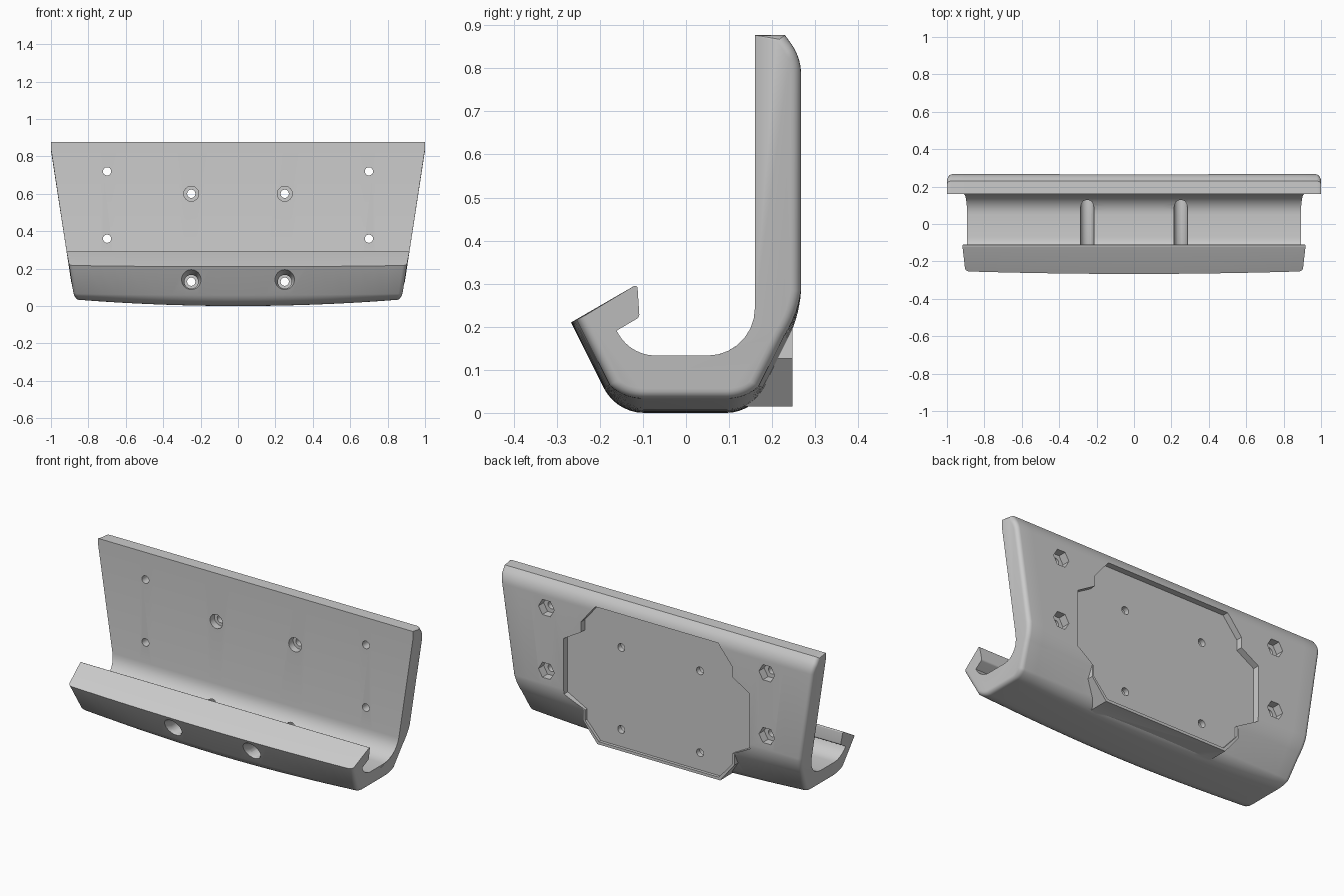
import bpy, bmesh, math
from mathutils import Vector

if "Cube" in bpy.data.objects:
    bpy.data.objects.remove(bpy.data.objects["Cube"])


def fillet(corners, steps=7):
    """Round (y, z, radius) corners of an open chain into a point list."""
    out = []
    for i, (y, z, r) in enumerate(corners):
        p = Vector((y, z))
        if r == 0 or i in (0, len(corners) - 1):
            out.append(p)
            continue
        a = (Vector(corners[i - 1][:2]) - p).normalized()
        b = (Vector(corners[i + 1][:2]) - p).normalized()
        half = a.angle(b) / 2
        centre = p + (a + b).normalized() * (r / math.sin(half))
        va = p + a * (r / math.tan(half)) - centre
        vb = p + b * (r / math.tan(half)) - centre
        total = va.angle(vb)
        for k in range(steps + 1):
            t = k / steps
            v = (va * math.sin((1 - t) * total) + vb * math.sin(t * total)) / math.sin(total)
            out.append(centre + v)
    return out


def loft(name, rings):
    """Skin a list of closed rings and cap both ends."""
    bm = bmesh.new()
    rows = [[bm.verts.new(p) for p in ring] for ring in rings]
    n = len(rows[0])
    for a, b in zip(rows, rows[1:]):
        for j in range(n):
            k = (j + 1) % n
            bm.faces.new((a[j], a[k], b[k], b[j]))
    bm.faces.new(rows[0][::-1])
    bm.faces.new(rows[-1])
    bmesh.ops.recalc_face_normals(bm, faces=bm.faces[:])
    me = bpy.data.meshes.new(name)
    bm.to_mesh(me)
    bm.free()
    ob = bpy.data.objects.new(name, me)
    bpy.context.collection.objects.link(ob)
    return ob


def combine(target, tool, operation):
    mod = target.modifiers.new("shape", 'BOOLEAN')
    mod.operation = operation
    mod.solver = 'EXACT'
    mod.object = tool
    bpy.context.view_layer.objects.active = target
    bpy.ops.object.modifier_apply(modifier=mod.name)
    bpy.data.objects.remove(tool, do_unlink=True)


def bore(target, x, z, y0, y1, r0, r1=None, sides=32):
    """Cut a round, conical or hexagonal hole along y."""
    rings = []
    for y, r in ((y0, r0), (y1, r1 or r0)):
        rings.append([(x + r * math.cos(math.tau * k / sides), y,
                       z + r * math.sin(math.tau * k / sides)) for k in range(sides)])
    combine(target, loft("bore_cutter", rings), 'DIFFERENCE')


def mirrored(half):
    return half + [(-x, z) for x, z in reversed(half)]


# J-shaped section: inner side from the top down to the lip, then outer side back up
inner = fillet([(.16, .877, 0), (.16, .84, 0), (.16, .133, .11), (-.1315, .133, .1),
                (-.161, .191, 0), (-.108, .222, .012), (-.113, .299, .006), (-.267, .21, 0)])[:-1]
outer = fillet([(-.267, .21, 0), (-.162, 0, .105), (.155, 0, .1),
                (.267, .224, .25), (.267, .825, .12), (.23, .877, 0)])
normals = []
for i in range(len(outer)):
    t = (outer[min(i + 1, len(outer) - 1)] - outer[max(i - 1, 0)]).normalized()
    normals.append(Vector((t.y, -t.x)))

# Tapered body with a crowned underside and rounded outer end edges
R, CROWN = .024, .033
stations = [(-1, math.pi / 2 * k / 5) for k in range(5, 0, -1)]
stations += [(-1 + k / 12, 0) for k in range(25)]
stations += [(1, math.pi / 2 * k / 5) for k in range(1, 6)]
rings = []
for s, a in stations:
    def place(q, source):
        width = 1 - .152 * max(0, .84 - source.y)
        return (s * (width - R + R * math.sin(a)), q.x, q.y)
    ring = [place(p, p) for p in inner]
    for p, nrm in zip(outer, normals):
        inset = R * (1 - math.cos(a)) + CROWN * s * s * max(0, -nrm.y)
        ring.append(place(p - nrm * inset, p))
    rings.append(ring)
body = loft("holder_body", rings)

# Raised pad carrying the rear recess past the curved underside
pad = mirrored([(.39, .015), (.48, .126), (.48, .25)])
combine(body, loft("rear_pad", [[(x, .11 + .35 * (z - .015), z) for x, z in pad],
                                [(x, .247, z) for x, z in pad]]), 'UNION')

# Stepped rear recess, leaving a thin rim on the pad
recess = mirrored([(.39, .81), (.48, .70), (.48, .64), (.59, .575), (.59, .255),
                   (.468, .19), (.468, .13), (.38, .031)])
combine(body, loft("recess_cutter", [[(x, y, z) for x, z in recess] for y in (.23, .32)]),
        'DIFFERENCE')

for side in (-1, 1):
    # Outer mounting holes with hexagonal nut pockets behind
    for z in (.36, .72):
        bore(body, side * .7, z, .1, .33, .022)
        bore(body, side * .7, z, .22, .33, .05, sides=6)
    # Upper counterbored holes
    bore(body, side * .25, .6, .1, .32, .022)
    bore(body, side * .25, .6, .1, .2, .04)
    # Lower holes reached through the flared openings in the front lip
    bore(body, side * .25, .13, -.1, .32, .022)
    bore(body, side * .25, .13, -.32, .2, .037)
    bore(body, side * .25, .13, -.3, -.19, .082, .036)

bpy.ops.object.select_all(action='DESELECT')
body.select_set(True)
bpy.context.view_layer.objects.active = body
bpy.ops.object.shade_smooth_by_angle(angle=math.radians(25))
